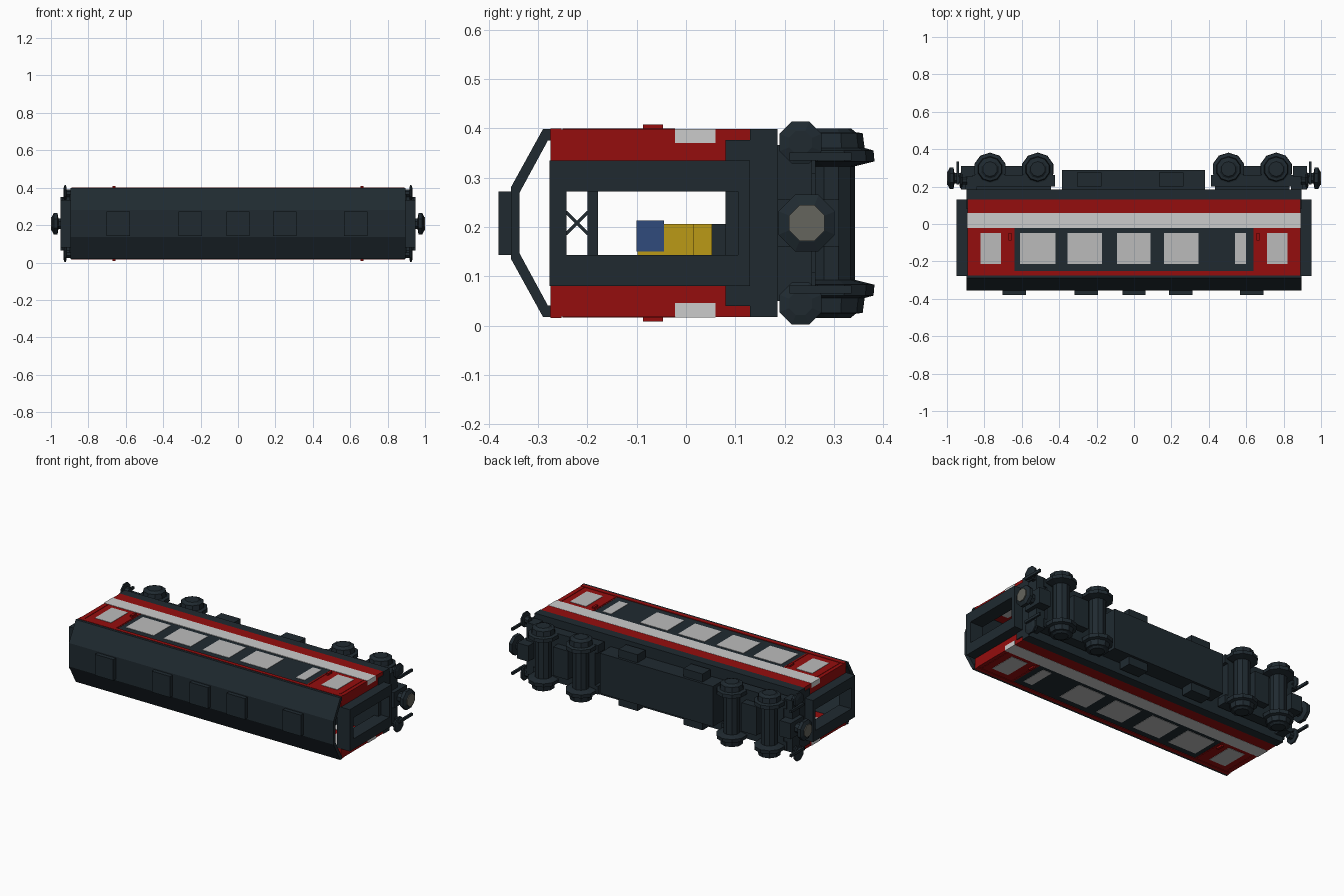
import bpy, bmesh, math
from mathutils import Vector, Matrix

if "Cube" in bpy.data.objects:
    bpy.data.objects.remove(bpy.data.objects["Cube"])

ZC = 0.208  # mid plane of the coach, which lies on its side


def mat(name, c):
    m = bpy.data.materials.new(name)
    m.diffuse_color = (*c, 1)
    m.use_nodes = True
    m.node_tree.nodes["Principled BSDF"].inputs["Base Color"].default_value = m.diffuse_color
    return m


DARK = mat("dark_slate", (0.014, 0.023, 0.030))
RED = mat("red_paint", (0.30, 0.004, 0.004))
WHITE = mat("pale_band", (0.52, 0.52, 0.52))
GLASS = mat("window_grey", (0.50, 0.50, 0.50))
YELLOW = mat("seat_yellow", (0.50, 0.32, 0.008))
BLUE = mat("headrest_blue", (0.03, 0.07, 0.20))
STEEL = mat("worn_steel", (0.13, 0.13, 0.11))


def finish(name, bm, m):
    bmesh.ops.recalc_face_normals(bm, faces=bm.faces)
    me = bpy.data.meshes.new(name)
    bm.to_mesh(me)
    bm.free()
    me.materials.append(m)
    o = bpy.data.objects.new(name, me)
    bpy.context.collection.objects.link(o)
    return o


def box(name, x0, x1, y0, y1, z0, z1, m):
    bm = bmesh.new()
    bmesh.ops.create_cube(bm, size=1)
    for v in bm.verts:
        v.co = Vector(((x0 + x1) / 2 + v.co.x * (x1 - x0),
                       (y0 + y1) / 2 + v.co.y * (y1 - y0),
                       (z0 + z1) / 2 + v.co.z * (z1 - z0)))
    return finish(name, bm, m)


def zbox(name, s, x0, x1, y0, y1, d0, d1, m):
    """Box at distance d0..d1 from the mid plane, on side s."""
    a, b = sorted((ZC + s * d0, ZC + s * d1))
    return box(name, x0, x1, y0, y1, a, b, m)


def xbox(name, e, x0, x1, *rest):
    """Box mirrored to coach end e."""
    a, b = sorted((e * x0, e * x1))
    return box(name, a, b, *rest)


def prism_x(name, pts, x0, x1, m):
    """Extrude a (y, z) outline along x."""
    bm = bmesh.new()
    f = bm.faces.new([bm.verts.new((x0, y, z)) for y, z in pts])
    r = bmesh.ops.extrude_face_region(bm, geom=[f])
    for v in r["geom"]:
        if isinstance(v, bmesh.types.BMVert):
            v.co.x = x1
    return finish(name, bm, m)


def lathe(name, profile, n, origin, axis, m):
    """Closed faceted turning: profile of (distance, radius) along axis."""
    bm = bmesh.new()
    rot = Vector((0, 0, 1)).rotation_difference(Vector(axis)).to_matrix()
    rings = []
    for d, r in profile:
        ring = []
        for i in range(n):
            a = 2 * math.pi * (i + 0.5) / n
            p = rot @ Vector((r * math.cos(a), r * math.sin(a), d))
            ring.append(bm.verts.new(p + Vector(origin)))
        rings.append(ring)
    for a, b in zip(rings, rings[1:]):
        for i in range(n):
            bm.faces.new((a[i], a[(i + 1) % n], b[(i + 1) % n], b[i]))
    bm.faces.new(rings[0])
    bm.faces.new(rings[-1])
    return finish(name, bm, m)


# Roof shell, floor and roof vents
outer = [(-0.275, 0.398), (-0.29, 0.398), (-0.355, 0.28)]
inner = [(-0.337, 0.27), (-0.28, 0.375), (-0.275, 0.375)]
flip = lambda p: [(y, 2 * ZC - z) for y, z in reversed(p)]
prism_x("roof", outer + flip(outer) + flip(inner) + inner, -0.895, 0.895, DARK)
box("floor", -0.895, 0.895, 0.08, 0.13, 0.04, 0.376, DARK)
box("sole_frame", -0.895, 0.895, 0.13, 0.185, 0.018, 0.398, DARK)
for x in (-0.64, -0.255, 0, 0.25, 0.63):
    box("roof_vent", x - 0.062, x + 0.062, -0.38, -0.35, 0.143, 0.272, DARK)

# Side walls, stripes and windows
windows = [(-0.61, -0.42), (-0.355, -0.17), (-0.092, 0.088), (0.16, 0.345), (0.54, 0.6)]
for s in (1, -1):
    zbox("lower_red_stripe", s, -0.89, 0.89, 0.06, 0.13, 0.165, 0.190, RED)
    zbox("pale_stripe", s, -0.892, 0.892, -0.022, 0.06, 0.162, 0.191, WHITE)
    zbox("window_wall", s, -0.64, 0.64, -0.252, -0.022, 0.168, 0.188, DARK)
    zbox("upper_red_stripe", s, -0.89, 0.89, -0.275, -0.252, 0.165, 0.192, RED)
    for a, b in windows:
        zbox("side_window", s, a, b, -0.213, -0.048, 0.164, 0.190, GLASS)
    for e in (1, -1):
        a, b = sorted((0.64 * e, 0.89 * e))
        zbox("vestibule_wall", s, a, b, -0.252, -0.022, 0.165, 0.189, RED)
        a, b = sorted((0.71 * e, 0.82 * e))
        zbox("door_window", s, a, b, -0.213, -0.048, 0.164, 0.191, GLASS)
        for x in (0.645, 0.86):
            a, b = sorted((x * e, (x + 0.008) * e))
            zbox("door_seam", s, a, b, -0.25, -0.022, 0.18, 0.1915, RED)
        a, b = sorted((0.655 * e, 0.67 * e))
        zbox("door_handle", s, a, b, -0.087, -0.047, 0.185, 0.200, RED)
        a, b = sorted((0.865 * e, 0.89 * e))
        zbox("end_wall", s, a, b, -0.275, 0.13, 0.126, 0.166, RED)

# Gangways at both ends, with bracing over the passage
for e in (1, -1):
    for z0, z1 in ((0.08, 0.143), (0.272, 0.335)):
        xbox("gangway_post", e, 0.865, 0.95, -0.277, 0.13, z0, z1, DARK)
    xbox("gangway_header", e, 0.865, 0.95, -0.277, -0.242, 0.143, 0.272, DARK)
    xbox("gangway_sill", e, 0.865, 0.95, 0.105, 0.13, 0.143, 0.272, DARK)
    xbox("passage_beam", e, 0.63, 0.645, -0.2, -0.178, 0.04, 0.376, DARK)
    for z0, z1 in ((0.04, 0.143), (0.272, 0.376)):
        xbox("passage_partition", e, 0.63, 0.645, -0.275, 0.08, z0, z1, DARK)
    for k in (1, -1):
        o = box("cross_brace", -0.005, 0.005, -0.032, 0.032, -0.003, 0.003, DARK)
        o.location = (0.637 * e, -0.221, ZC)
        o.rotation_euler.x = k * math.radians(45)

# Seats along one side of the corridor
for x in (-0.5, -0.25, 0.0, 0.25, 0.5):
    box("seat_back", x - 0.015, x + 0.015, -0.098, 0.053, 0.045, 0.206, YELLOW)
    box("seat_cushion", x + 0.015, x + 0.08, 0.015, 0.053, 0.045, 0.206, YELLOW)
    box("seat_base", x - 0.015, x + 0.07, 0.053, 0.08, 0.045, 0.206, DARK)
    box("headrest", x - 0.018, x + 0.018, -0.1, -0.045, 0.15, 0.213, BLUE)

# Equipment under the floor
box("equipment_case", -0.385, 0.38, 0.185, 0.29, 0.085, 0.331, DARK)
for s in (1, -1):
    for x in (-0.24, 0.2):
        zbox("battery_box", s, x - 0.065, x + 0.065, 0.2, 0.275, 0.12, 0.172, DARK)

# Bogies with faceted wheelsets
half = [(0.0, 0.048), (0.115, 0.048), (0.125, 0.088), (0.147, 0.086),
        (0.152, 0.068), (0.182, 0.064), (0.184, 0.05), (0.192, 0.04)]
wheelset = [(-d, r) for d, r in reversed(half[1:])] + half[1:]
for e, axles in ((-1, (-0.77, -0.515)), (1, (0.505, 0.76))):
    mid = sum(axles) / 2
    box("bogie_frame", mid - 0.2, mid + 0.2, 0.185, 0.262, 0.09, 0.326, DARK)
    box("bogie_bolster", mid - 0.05, mid + 0.05, 0.25, 0.31, 0.12, 0.296, DARK)
    for s in (1, -1):
        zbox("bogie_side_beam", s, mid - 0.22, mid + 0.22, 0.2, 0.262, 0.1, 0.15, DARK)
    for x in axles:
        lathe("wheelset", wheelset, 10, (x, 0.294, ZC), (0, 0, 1), DARK)

    # Buffers, draw gear and hanging hoses at the end
    xbox("buffer_beam", e, 0.84, 0.9, 0.185, 0.255, 0.05, 0.366, DARK)
    for s in (1, -1):
        lathe("buffer", [(0, 0.022), (0.025, 0.022), (0.027, 0.046), (0.036, 0.046), (0.042, 0.025)],
              8, (0.892 * e, 0.232, ZC + s * 0.163), (e, 0, 0), DARK)
        z = ZC + s * 0.135
        xbox("hanging_hose", e, 0.936, 0.948, 0.21, 0.335, z - 0.008, z + 0.008, DARK)
        xbox("hose_bracket", e, 0.89, 0.948, 0.225, 0.25, z - 0.008, z + 0.008, DARK)
    lathe("coupler", [(0, 0.03), (0.07, 0.03), (0.075, 0.062), (0.095, 0.062), (0.105, 0.04)],
          8, (0.89 * e, 0.245, ZC), (e, 0, 0), DARK)
    lathe("coupler_face", [(0, 0.039), (0.007, 0.039)], 8, (0.993 * e, 0.245, ZC), (e, 0, 0), STEEL)
    xbox("draw_gear_block", e, 0.85, 0.925, 0.185, 0.31, 0.16, 0.256, DARK)
